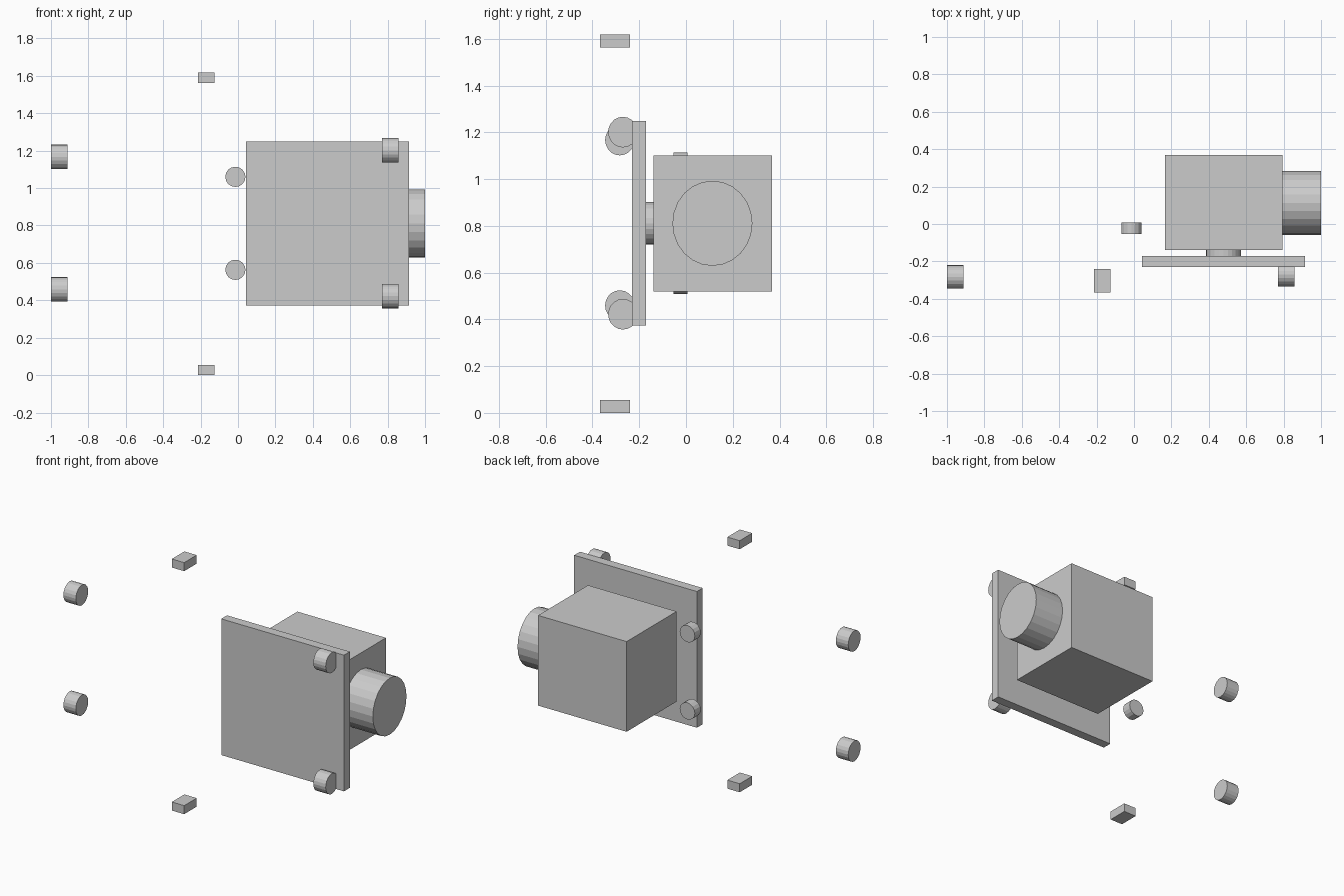
import bpy
from mathutils import Matrix
from math import pi

if "Cube" in bpy.data.objects:
    bpy.data.objects.remove(bpy.data.objects["Cube"])


def box(name, lo, hi):
    """Axis-aligned block between two corners."""
    bpy.ops.mesh.primitive_cube_add(size=1)
    ob = bpy.context.object
    ob.name = name
    ob.data.transform(Matrix.Diagonal([h - l for l, h in zip(lo, hi)] + [1]))
    ob.location = [(l + h) / 2 for l, h in zip(lo, hi)]
    return ob


def drum(name, axis, centre, size, sides):
    """Flat-sided elliptical cylinder along x or y, with full size per axis."""
    bpy.ops.mesh.primitive_cylinder_add(vertices=sides, radius=0.5, depth=1)
    ob = bpy.context.object
    ob.name = name
    turn = Matrix.Rotation(pi / 2, 4, 'Y' if axis == 'x' else 'X')
    ob.data.transform(Matrix.Diagonal(list(size) + [1]) @ turn)
    ob.location = centre
    return ob


# Main housing, mounting plate and the short collar joining them
box("housing", (0.165, -0.14, 0.52), (0.795, 0.368, 1.10))
box("mounting_plate", (0.042, -0.23, 0.373), (0.915, -0.171, 1.249))
drum("collar", 'y', (0.478, -0.155, 0.811), (0.186, 0.04, 0.182), 24)

# Large round cap on the right of the housing
drum("side_barrel", 'x', (0.897, 0.113, 0.811), (0.206, 0.342, 0.364), 24)

# Mirrored pairs about the housing's mid height
for side, upper in (("lower", False), ("upper", True)):
    drum(side + "_plate_stud", 'x',
         (0.813, -0.27, 1.201 if upper else 0.422), (0.088, 0.126, 0.131), 20)
    drum(side + "_outer_stud", 'x',
         (-0.956, -0.283, 1.167 if upper else 0.459), (0.088, 0.126, 0.131), 20)
    drum(side + "_disc", 'y',
         (-0.014, -0.023, 1.06 if upper else 0.563), (0.108, 0.06, 0.108), 16)
    z = 1.563 if upper else 0.0
    box(side + "_block", (-0.214, -0.367, z), (-0.126, -0.24, z + 0.055))
